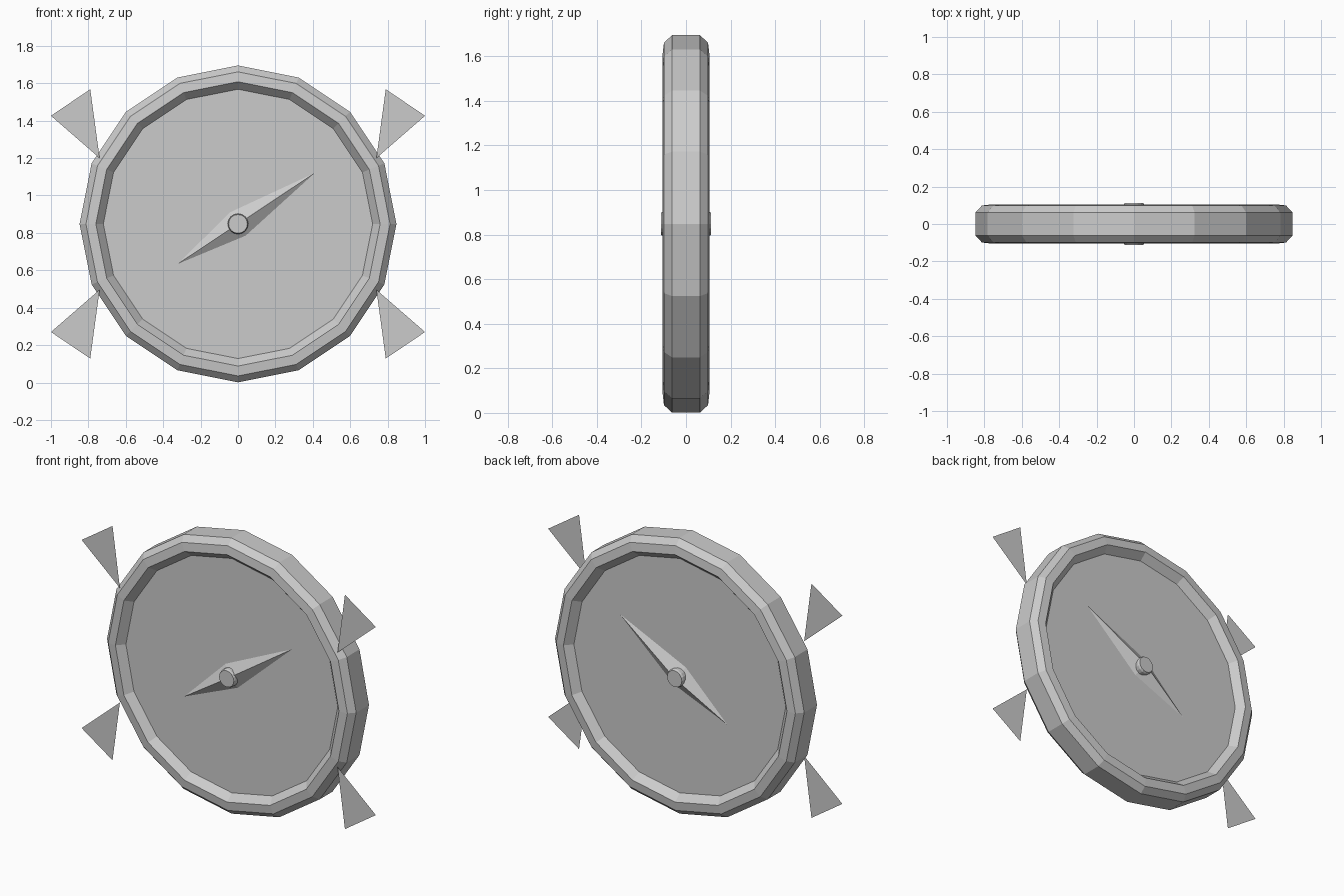
import bpy, bmesh, math
from mathutils import Vector

if "Cube" in bpy.data.objects:
    bpy.data.objects.remove(bpy.data.objects["Cube"])

CZ = 0.848  # height of the case centre

grey = bpy.data.materials.new("plain_grey")
grey.diffuse_color = (0.6, 0.6, 0.6, 1)
grey.use_nodes = True
grey.node_tree.nodes["Principled BSDF"].inputs["Base Color"].default_value = grey.diffuse_color


def finish(name, bm, recalc=True):
    if recalc:
        bmesh.ops.recalc_face_normals(bm, faces=bm.faces)
    me = bpy.data.meshes.new(name)
    bm.to_mesh(me)
    bm.free()
    me.materials.append(grey)
    ob = bpy.data.objects.new(name, me)
    bpy.context.collection.objects.link(ob)
    return ob


def lathe(name, profile, sides=16):
    """Spin (radius, y) points around the y axis and cap both ends."""
    bm = bmesh.new()
    rings = []
    for r, y in profile:
        rings.append([bm.verts.new((r * math.sin(a), y, CZ + r * math.cos(a)))
                      for a in (2 * math.pi * i / sides for i in range(sides))])
    for a, b in zip(rings, rings[1:]):
        for i in range(sides):
            j = (i + 1) % sides
            bm.faces.new((a[i], a[j], b[j], b[i]))
    bm.faces.new(rings[0])
    bm.faces.new(rings[-1])
    return finish(name, bm)


# case: bevelled rim with a recessed dial on both sides
half = [(0.72, -0.06), (0.76, -0.105), (0.813, -0.099), (0.847, -0.062)]
lathe("case", half + [(r, -y) for r, y in reversed(half)])

# needle and hub, one on each side
along = Vector((0.41, 0, 0.272)).normalized()
across = Vector((-along.z, 0, along.x))
centre = Vector((0, 0, CZ))
for s, side in ((-1, "front"), (1, "back")):
    bm = bmesh.new()
    base = Vector((0, s * 0.061, 0))
    rim = [bm.verts.new(centre + base + p) for p in
           (along * 0.492, across * 0.075, along * -0.388, across * -0.075)]
    peak = bm.verts.new(centre + Vector((0, s * 0.108, 0)))
    for i in range(4):
        bm.faces.new((rim[i], rim[(i + 1) % 4], peak))
    bm.faces.new(rim)
    finish(side + "_needle", bm)
    lathe(side + "_hub", [(0.055, s * 0.06), (0.055, s * 0.1), (0.05, s * 0.112)])

# four flat corner fins, level with the front of the rim
for sx in (-1, 1):
    for sz in (-1, 1):
        bm = bmesh.new()
        pts = [(0.74, 0.352), (1.0, 0.578), (0.79, 0.72)]
        f = bm.faces.new([bm.verts.new((sx * x, -0.09, CZ + sz * z)) for x, z in pts])
        f.normal_update()
        if f.normal.y > 0:
            f.normal_flip()
        finish(("upper" if sz > 0 else "lower") + ("_right" if sx > 0 else "_left") + "_fin",
               bm, recalc=False)
